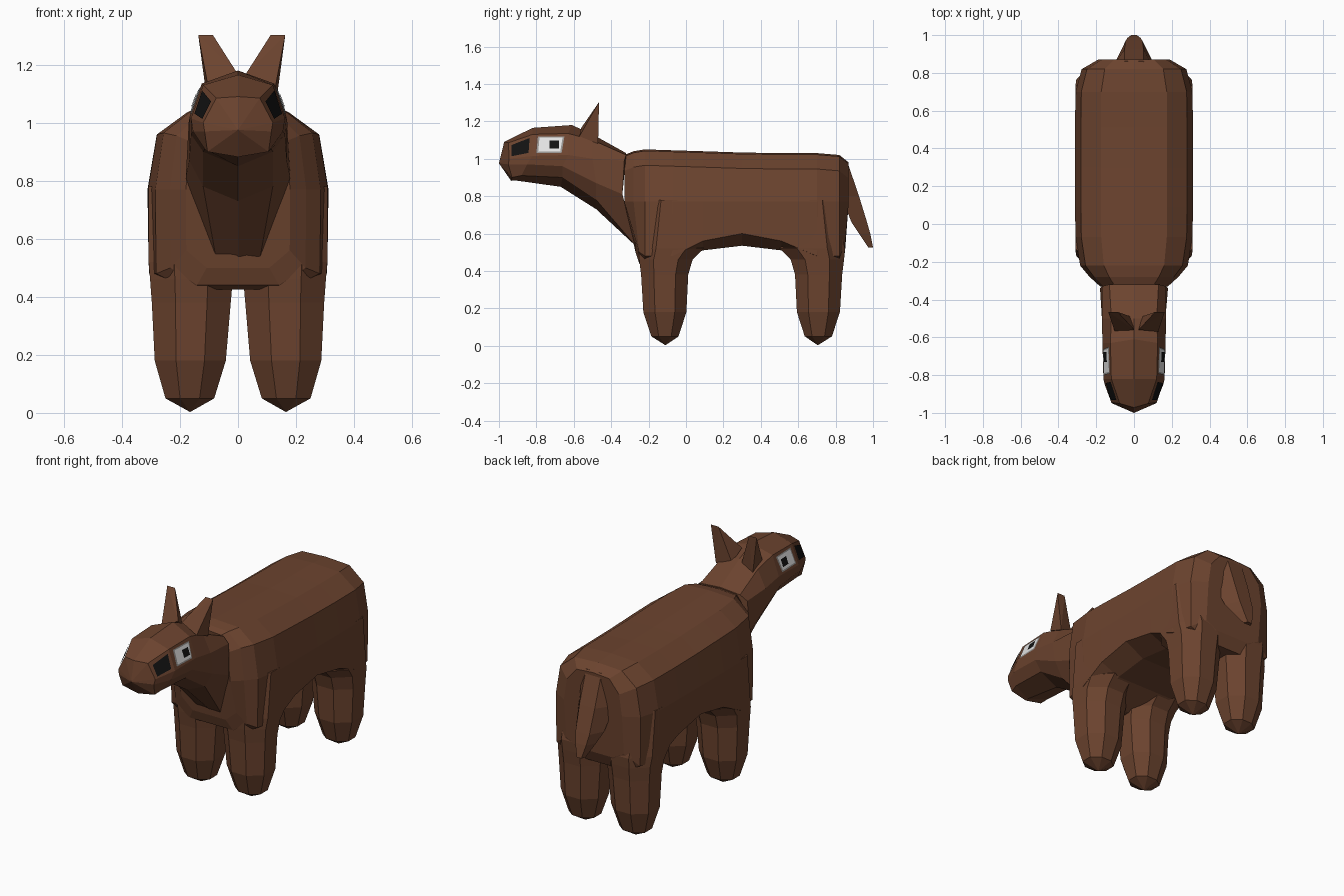
import bpy, bmesh
from mathutils import Vector
from mathutils.bvhtree import BVHTree

if "Cube" in bpy.data.objects:
    bpy.data.objects.remove(bpy.data.objects["Cube"])


def material(name, rgb):
    m = bpy.data.materials.new(name)
    m.diffuse_color = (*rgb, 1)
    m.use_nodes = True
    m.node_tree.nodes["Principled BSDF"].inputs["Base Color"].default_value = m.diffuse_color
    return m


BROWN = material("brown hide", (0.150, 0.057, 0.028))
WHITE = material("eye white", (0.78, 0.78, 0.78))
GREY = material("eye rim grey", (0.30, 0.29, 0.28))
BLACK = material("black", (0.006, 0.006, 0.006))


def finish(bm, name, mat):
    bmesh.ops.recalc_face_normals(bm, faces=bm.faces)
    me = bpy.data.meshes.new(name)
    bm.to_mesh(me)
    me.materials.append(mat)
    ob = bpy.data.objects.new(name, me)
    bpy.context.collection.objects.link(ob)
    return ob


def loft(name, rings, start=None, end=None):
    """Skin closed rings; optional apex points close the ends as fans."""
    bm = bmesh.new()
    vs = [[bm.verts.new(p) for p in r] for r in rings]
    n = len(vs[0])
    for a, b in zip(vs, vs[1:]):
        for i in range(n):
            j = (i + 1) % n
            bm.faces.new((a[i], a[j], b[j], b[i]))
    for ring, apex in ((vs[0], start), (vs[-1], end)):
        if apex:
            tip = bm.verts.new(apex)
            for i in range(n):
                bm.faces.new((ring[i], ring[(i + 1) % n], tip))
        else:
            bm.faces.new(ring)
    return finish(bm, name, BROWN), BVHTree.FromBMesh(bm)


def mirrored(half):
    """Complete a half ring that starts and ends on the centre line."""
    return half + [(-x, y, z) for x, y, z in half[-2:0:-1]]


# Body: y, half width, top, side low edge, belly, y shift of lower half
sections = [
    (-0.33, 0.18, 1.02, 0.56, 0.50, 0.06),
    (-0.28, 0.235, 1.04, 0.50, 0.44, 0.03),
    (-0.22, 0.285, 1.05, 0.48, 0.425, 0.0),
    (-0.07, 0.31, 1.045, 0.48, 0.43, 0.0),
    (0.09, 0.312, 1.04, 0.56, 0.51, 0.0),
    (0.30, 0.312, 1.033, 0.60, 0.535, 0.0),
    (0.51, 0.312, 1.03, 0.56, 0.51, 0.0),
    (0.70, 0.31, 1.03, 0.48, 0.43, 0.0),
    (0.82, 0.277, 1.02, 0.48, 0.43, 0.0),
    (0.87, 0.19, 0.98, 0.54, 0.50, -0.02),
]
rings = []
for y, w, top, low, belly, sh in sections:
    rings.append(mirrored([
        (0, y, top), (0.56 * w, y, top - 0.008), (0.9 * w, y, top - 0.085),
        (w, y, 0.77), (0.99 * w, y + sh, low), (0.6 * w, y + sh, belly),
        (0, y + sh, belly)]))
loft("body", rings)

# Neck and head: half rings from the crest round to the throat
head_rings = [mirrored(h) for h in (
    [(0, -.32, 1.03), (.13, -.32, 1.02), (.17, -.33, .99),
     (.18, -.34, .81), (.075, -.265, .53), (0, -.265, .53)],
    [(0, -.50, 1.13), (.12, -.50, 1.10), (.17, -.50, 1.00),
     (.168, -.48, .87), (.12, -.48, .78), (0, -.48, .73)],
    [(0, -.61, 1.18), (.125, -.63, 1.135), (.167, -.63, 1.02),
     (.162, -.66, .96), (.12, -.66, .90), (0, -.67, .85)],
    [(0, -.82, 1.165), (.12, -.82, 1.13), (.162, -.82, 1.015),
     (.155, -.85, .97), (.115, -.88, .91), (0, -.92, .885)],
    [(0, -.972, 1.09), (.075, -.95, 1.085), (.12, -.945, 1.00),
     (.115, -.95, .97), (.105, -.93, .90), (0, -.935, .882)])]
head, head_tree = loft("neck_and_head", head_rings, end=(0, -1.0, 0.975))

# Legs: z, inner x, outer x, front y, back y (y relative to the hoof tip)
leg_sections = [
    (0.05, 0.082, 0.250, -0.075, 0.070),
    (0.18, 0.042, 0.287, -0.118, 0.112),
    (0.38, 0.025, 0.297, -0.130, 0.122),
    (0.46, 0.018, 0.303, -0.140, 0.145),
    (0.52, 0.015, 0.308, -0.145, 0.205),
    (0.78, 0.060, 0.309, -0.080, 0.130),
]


def leg(name, side, yc, flip):
    rings = []
    for z, xi, xo, a, b in leg_sections:
        y0, y1 = (yc - min(b, 0.145 if z < 0.5 else b), yc - a) if flip else (yc + a, yc + b)
        cx, cy = (xo - xi) * 0.3, (y1 - y0) * 0.27
        pts = [(xi + cx, y0), (xo - cx, y0), (xo, y0 + cy), (xo, y1 - cy),
               (xo - cx, y1), (xi + cx, y1), (xi, y1 - cy), (xi, y0 + cy)]
        rings.append([(side * x, y, z) for x, y in pts])
    loft(name, rings, start=(side * 0.165, yc, 0.003))


for side, label in ((1, "right"), (-1, "left")):
    leg("front_leg_" + label, side, -0.11, False)
    leg("back_leg_" + label, side, 0.705, True)

# Tail: z, inner y, outer y, half width, half width of the ridge
tail = []
for z, yi, yo, w, r in ((0.985, 0.80, 0.862, 0.12, 0.05),
                        (0.80, 0.83, 0.925, 0.115, 0.05),
                        (0.66, 0.885, 0.968, 0.085, 0.045),
                        (0.60, 0.925, 0.985, 0.06, 0.035),
                        (0.525, 0.975, 1.0, 0.025, 0.015)):
    tail.append([(-w, yi, z), (w, yi, z), (r, yo, z), (-r, yo, z)])
loft("tail", tail)

# Ears: slightly splayed wedges, set just off the centre line
for side, label in ((1, "right"), (-1, "left")):
    bm = bmesh.new()
    for x, y, z in ((.10, -.465, 1.303), (.15, -.465, 1.303), (.012, -.56, 1.165),
                    (.115, -.57, 1.12), (.12, -.47, 1.08), (.03, -.49, 1.10)):
        bm.verts.new((side * x + 0.013, y, z))
    bmesh.ops.convex_hull(bm, input=bm.verts)
    finish(bm, "ear_" + label, BROWN)


# Eyes and nostrils: thin plates laid on the side of the head
def plate(name, side, corners, lift, mat):
    bm = bmesh.new()
    vs = []
    for y, z in corners:
        hit = head_tree.ray_cast(Vector((side, y, z)), Vector((-side, 0, 0)))[0]
        vs.append(bm.verts.new(hit + Vector((side * lift, 0, lift * 0.3))))
    face = bm.faces.new(vs)
    face.normal_update()
    if face.normal.x * side < 0:
        face.normal_flip()
    me = bpy.data.meshes.new(name)
    bm.to_mesh(me)
    me.materials.append(mat)
    bpy.context.collection.objects.link(bpy.data.objects.new(name, me))


def box(y0, y1, z0, z1):
    return [(y0, z0), (y1, z0), (y1, z1), (y0, z1)]


nostril = [(-.932, 1.012), (-.842, 1.03), (-.836, 1.11), (-.932, 1.072)]
eye = [(-.80, 1.03), (-.665, 1.03), (-.65, 1.118), (-.792, 1.118)]
white = [(-.79, 1.038), (-.672, 1.038), (-.66, 1.112), (-.783, 1.112)]
for side, label in ((1, "right"), (-1, "left")):
    plate("nostril_" + label, side, nostril, 0.004, BLACK)
    plate("eye_rim_" + label, side, eye, 0.003, GREY)
    plate("eye_white_" + label, side, white, 0.005, WHITE)
    plate("pupil_" + label, side, box(-.73, -.678, 1.053, 1.095), 0.008, BLACK)
